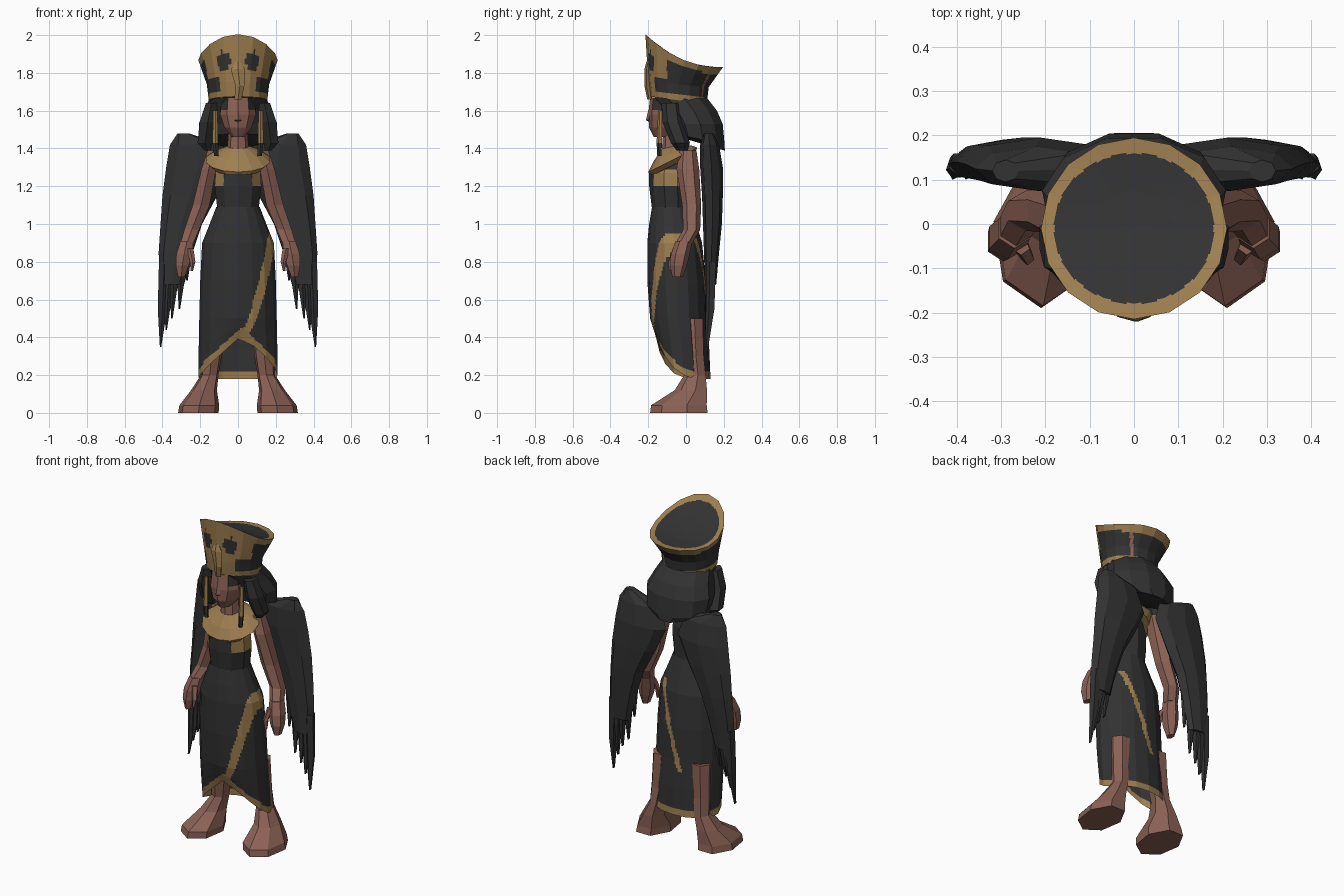
import bpy, bmesh, math

cube = bpy.data.objects.get("Cube")
if cube:
    bpy.data.objects.remove(cube)


def material(name, colour):
    mat = bpy.data.materials.new(name)
    mat.use_nodes = True
    mat.diffuse_color = (*colour, 1)
    mat.node_tree.nodes["Principled BSDF"].inputs["Base Color"].default_value = (*colour, 1)
    return mat


MATERIALS = [material("black cloth", (.032, .032, .033)),
             material("dull gold", (.34, .21, .08)),
             material("brown skin", (.26, .12, .09))]
BLACK, GOLD, SKIN = range(3)


def loft(name, sections, paint, sides=8, cuts=0, caps=True, warp=None, mirror=1):
    """Skin elliptical rings (x, y, z, radius x, radius y, tilt), then paint by rule."""
    bm = bmesh.new()
    rings = []
    for x, y, z, rx, ry, *tilt in sections:
        ring = []
        for i in range(sides):
            a = math.tau * i / sides - math.pi / 2
            dy = ry * math.sin(a)
            co = [x + rx * math.cos(a), y + dy, z + dy * (tilt[0] if tilt else 0)]
            if warp:
                co[2] = warp(*co)
            co[0] *= mirror
            ring.append(bm.verts.new(co))
        rings.append(ring)
    for low, high in zip(rings, rings[1:]):
        for i in range(sides):
            j = (i + 1) % sides
            bm.faces.new((low[i], low[j], high[j], high[i]))
    if caps:
        bm.faces.new(rings[0])
        bm.faces.new(rings[-1])
    bmesh.ops.recalc_face_normals(bm, faces=bm.faces)
    if cuts:
        bmesh.ops.subdivide_edges(bm, edges=bm.edges[:], cuts=cuts, use_grid_fill=True)
    bm.normal_update()
    for face in bm.faces:
        face.material_index = paint(face.calc_center_median(), face.normal) if callable(paint) else paint
    mesh = bpy.data.meshes.new(name)
    bm.to_mesh(mesh)
    bm.free()
    for mat in MATERIALS:
        mesh.materials.append(mat)
    obj = bpy.data.objects.new(name, mesh)
    bpy.context.collection.objects.link(obj)
    return obj


def pair(name, sections, paint, **options):
    for side, sign in (("left", 1), ("right", -1)):
        loft(side + "_" + name, sections, paint, mirror=sign, **options)


# Crown: flared, rising to a peak at the front, with a dark top
def rim(y):
    return 1.83 + .17 * (max(.19 - y, 0) / .4) ** 2.2


def crown_warp(x, y, z):
    return rim(y) if z > 1.85 else z


def crown_paint(c, n):
    if n.z > .2:
        return BLACK if (c.x / .18) ** 2 + ((c.y + .01) / .17) ** 2 < 1 else GOLD
    base = 1.655 - .13 * (c.y + .04)
    if c.z > rim(c.y) - .035 or c.z < base + .035:
        return GOLD
    if c.y < -.1:
        window = ((abs(c.x) - .075) / .038) ** 2 + ((c.z - 1.865) / .05) ** 2 < 1
        lower = abs(c.x) > .095 and c.z < 1.77
        return BLACK if window or lower else GOLD
    return SKIN if c.x > 0 and abs(c.x - c.y) < .014 else BLACK


loft("crown", [(0, -.04, 1.655, .155, .15, -.13), (0, -.04, 1.74, .165, .16, -.1),
               (0, -.01, 1.9, .21, .205), (0, -.01, 1.9, .18, .17),
               (0, -.01, 1.9, .09, .085), (0, -.01, 1.9, .01, .01)],
     crown_paint, sides=16, cuts=7, warp=crown_warp)
loft("crown_ornament", [(0, -.19, 1.66, .02, .015), (.01, -.205, 1.73, .025, .015),
                        (0, -.205, 1.82, .04, .015), (0, -.2, 1.86, .01, .01)], GOLD, sides=5)

# Head and hair
loft("face", [(0, -.1, 1.67, .09, .09), (0, -.1, 1.58, .1, .1),
              (0, -.11, 1.51, .075, .085), (0, -.11, 1.46, .035, .06)],
     lambda c, n: BLACK if c.z > 1.6 and abs(c.x) > .055 else SKIN, sides=10, cuts=3)
loft("nose", [(0, -.19, 1.6, .008, .01), (0, -.198, 1.55, .018, .015), (0, -.185, 1.54, .01, .01)],
     SKIN, sides=4)
loft("neck", [(0, -.07, 1.5, .05, .05), (0, -.07, 1.36, .06, .06)], SKIN)
loft("hair", [(0, -.035, 1.67, .15, .15), (0, .02, 1.6, .18, .15),
              (0, .055, 1.53, .21, .145), (0, .07, 1.45, .2, .14, -.2),
              (0, .1, 1.42, .13, .11, -.3)], BLACK, sides=11)
pair("hair_lock", [(.14, -.08, 1.64, .035, .05), (.16, -.07, 1.54, .05, .055),
                   (.175, -.03, 1.43, .045, .05), (.16, -.02, 1.39, .02, .03)], BLACK, sides=6)
pair("braid", [(.12, -.135, 1.6, .012, .012), (.12, -.14, 1.43, .016, .016),
               (.115, -.14, 1.36, .012, .012)],
     lambda c, n: GOLD if c.z > 1.42 else BLACK, sides=5, cuts=2)

# Collar and bodice
loft("collar", [(0, -.07, 1.41, .06, .055, .2), (0, -.07, 1.375, .13, .1, .4),
                (0, -.07, 1.34, .175, .13, .5), (0, -.07, 1.31, .14, .115, .5)], GOLD, sides=14)
loft("bodice", [(0, -.07, 1.36, .1, .08), (0, -.08, 1.27, .125, .115),
                (0, -.08, 1.2, .13, .115), (0, -.075, 1.08, .115, .105)],
     lambda c, n: GOLD if 1.19 < c.z < 1.29 and abs(c.x) > .075 else BLACK, sides=10, cuts=4)


# Wrap skirt, parted at the front with a gold hem and overlapping edge
def hem(x, y):
    front = min(max((.03 - y) / .12, 0), 1)
    return .18 + front * (.23 - .9 * abs(x - .02))


def skirt_warp(x, y, z):
    low = hem(x, y)
    return low + (z - .18) * (.5 - low) / .32 if z < .5 else z


def skirt_paint(c, n):
    if c.z - hem(c.x, c.y) < .042:
        return GOLD
    if c.y < -.02 and .41 < c.z < .95:
        edge = .02 + .165 * ((c.z - .41) / .54) ** .6
        return GOLD if abs(c.x - edge) < .023 else BLACK
    if c.y > 0 and .45 < c.z < .95:
        edge = -.03 + .3 * (c.z - .45)
        return GOLD if abs(c.x - edge) < .015 else BLACK
    return BLACK


loft("skirt", [(0, -.01, .18, .21, .14), (0, -.025, .34, .208, .148), (0, -.04, .5, .205, .15),
               (0, -.05, .7, .2, .155), (0, -.06, .9, .19, .145), (0, -.07, 1, .15, .125),
               (0, -.075, 1.09, .115, .105)],
     skirt_paint, sides=16, cuts=7, caps=False, warp=skirt_warp)

# Arms and hands
pair("arm", [(.13, .01, 1.39, .035, .045), (.155, .01, 1.29, .045, .06),
             (.195, .03, 1.1, .052, .05), (.245, .03, .97, .045, .045), (.27, -.01, .9, .04, .045)],
     SKIN, sides=6)
pair("hand", [(.27, -.01, .91, .04, .045), (.285, -.03, .84, .048, .05),
              (.295, -.04, .78, .04, .045), (.3, -.045, .72, .02, .028)], SKIN, sides=6)
pair("thumb", [(.255, -.05, .87, .02, .02), (.24, -.075, .8, .015, .018),
               (.245, -.08, .75, .007, .01)], SKIN, sides=5)

# Legs and feet
pair("leg", [(.13, .03, .5, .06, .065), (.14, .04, .3, .055, .06), (.15, .05, .2, .048, .06),
             (.18, .03, .12, .07, .09), (.205, -.03, .04, .108, .155), (.21, -.03, 0, .11, .16)],
     SKIN, sides=7)

# Folded wings with ragged feather tips
pair("wing", [(.29, .12, 1.48, .03, .025), (.22, .125, 1.42, .14, .05), (.21, .135, 1.3, .17, .06),
              (.255, .14, 1.15, .145, .055), (.3, .14, 1, .11, .05), (.33, .135, .85, .09, .04),
              (.35, .13, .68, .065, .03)], BLACK, sides=8)
for number, (x, tip) in enumerate([(.405, .35), (.375, .44), (.345, .5), (.305, .55), (.265, .7)]):
    pair(f"wing_feather_{number + 1}",
         [(x - .015, .135, tip + .45, .03, .03), (x - .005, .13, tip + .2, .026, .025),
          (x + .005, .11, tip, .004, .01)], BLACK, sides=5)
